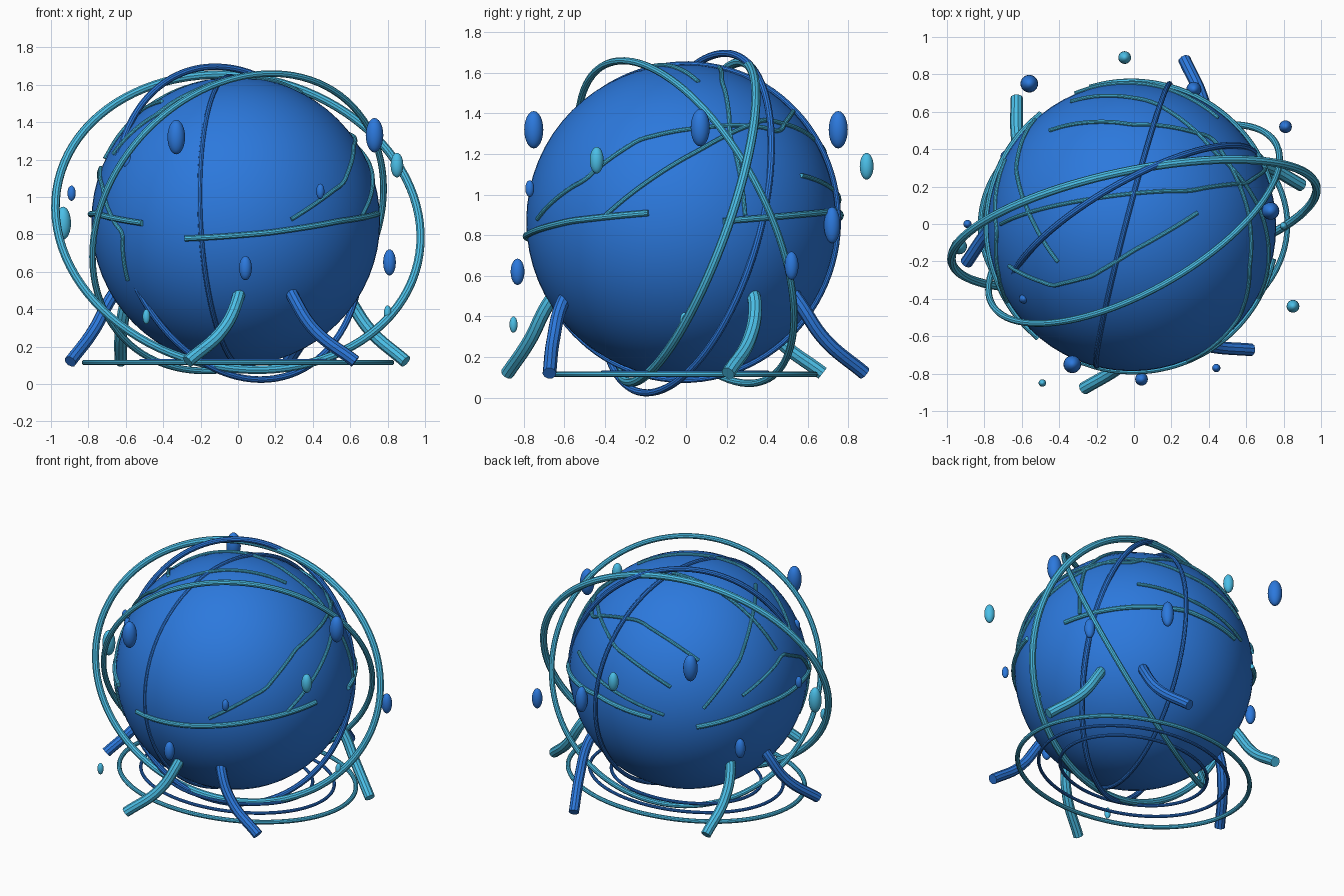
import bpy
from math import sin, cos, radians, pi
from mathutils import Vector

if "Cube" in bpy.data.objects:
    bpy.data.objects.remove(bpy.data.objects["Cube"])


def material(name, color):
    m = bpy.data.materials.new(name)
    m.diffuse_color = color
    m.use_nodes = True
    m.node_tree.nodes["Principled BSDF"].inputs["Base Color"].default_value = m.diffuse_color
    return m


DEEP = material("deep_blue", (0.025, 0.19, 0.72, 1))
PALE = material("pale_blue", (0.07, 0.52, 0.80, 1))
CENTER = Vector((0, 0, 0.865))
BODY = Vector((-0.012, -0.015, 0.87))


def tube(name, pts, radius, mat, closed=False, smooth=True):
    """Round tube through points, converted to a mesh."""
    cu = bpy.data.curves.new(name, 'CURVE')
    cu.dimensions = '3D'
    cu.bevel_depth = radius
    cu.bevel_resolution = 3
    cu.use_fill_caps = not closed
    cu.resolution_u = 8
    if smooth:
        sp = cu.splines.new('BEZIER')
        sp.bezier_points.add(len(pts) - 1)
        for bp, p in zip(sp.bezier_points, pts):
            bp.co = p
            bp.handle_left_type = bp.handle_right_type = 'AUTO'
    else:
        sp = cu.splines.new('POLY')
        sp.points.add(len(pts) - 1)
        for pt, p in zip(sp.points, pts):
            pt.co = (*p, 1)
    sp.use_cyclic_u = closed
    ob = bpy.data.objects.new(name, cu)
    bpy.context.collection.objects.link(ob)
    bpy.ops.object.select_all(action='DESELECT')
    ob.select_set(True)
    bpy.context.view_layer.objects.active = ob
    bpy.ops.object.convert(target='MESH')
    ob = bpy.context.object
    ob.data.materials.clear()
    ob.data.materials.append(mat)
    bpy.ops.object.shade_smooth_by_angle()
    return ob


def ring(name, c, a, b, radius, mat):
    """Elliptical ring spanned by two half axes."""
    c, a, b = Vector(c), Vector(a), Vector(b)
    pts = [c + a * cos(2 * pi * i / 96) + b * sin(2 * pi * i / 96) for i in range(96)]
    tube(name, pts, radius, mat, True, False)


def ball(name, loc, scale, mat, segs=24):
    bpy.ops.mesh.primitive_uv_sphere_add(segments=segs, ring_count=segs // 2, location=loc)
    ob = bpy.context.object
    ob.name = name
    ob.scale = scale
    ob.data.materials.append(mat)
    bpy.ops.object.shade_smooth()


def streak(name, pts, radius, mat):
    """Tube that hugs the surface of the body sphere."""
    ps = [(Vector(p) - BODY) for p in pts]
    fine = []
    for p, q in zip(ps, ps[1:]):
        fine += [BODY + p.lerp(q, t / 4).normalized() * 0.777 for t in range(4)]
    fine.append(BODY + ps[-1].normalized() * 0.777)
    tube(name, fine, radius, mat)


# main sphere
ball("body_sphere", BODY, (0.772,) * 3, DEEP, 64)

# orbit rings
ring("wide_orbit_ring", CENTER, (0.975, 0.17, -0.12), (0.05, 0.30, 0.78), 0.023, PALE)
n = Vector((-0.45, 0.79, 0.41)).normalized()
u = n.orthogonal().normalized()
ring("tilted_orbit_ring", CENTER, u * 0.872, n.cross(u) * 0.872, 0.018, PALE)
ring("upright_orbit_ring", (0, 0, 0.86), (-0.16, 0.17, 0.835), (0.64, 0.385, 0.05), 0.018, DEEP)
n = Vector((0.966, -0.25, 0.05)).normalized()
u = n.orthogonal().normalized()
ring("meridian_ring", (-0.005, -0.005, 0.865), u * 0.78, n.cross(u) * 0.78, 0.014, DEEP)

# flat rings near the floor
for i, (r, t, m) in enumerate([(0.82, 0.015, PALE), (0.67, 0.011, DEEP), (0.52, 0.011, DEEP)]):
    ring(f"floor_ring_{i+1}", (0, -0.005, 0.115 + 0.004 * i), (r, 0, 0), (0, r * 0.78, 0), t, m)

# six bent legs, leaning alternately
for i in range(6):
    base = 253 + 60 * i
    s = 1 if i % 2 == 0 else -1
    pts = []
    for r, da, z in [(0.62, 18, 0.54), (0.68, 17, 0.46), (0.77, 11, 0.29), (0.92, 0, 0.12)]:
        a = radians(base + s * da)
        pts.append((r * cos(a), r * sin(a), z))
    tube(f"leg_{i+1}", pts, 0.034, PALE if s > 0 else DEEP)

# floating droplets: x, y, z, width, height
deep_drops = [(-.33, -.75, 1.32, .047, .092), (.73, .07, 1.33, .047, .092),
              (-.56, .75, 1.32, .047, .092), (.81, .52, .65, .034, .07),
              (.04, -.83, .62, .034, .065), (-.68, .36, .63, .034, .068),
              (.32, .72, .85, .04, .09), (.44, -.77, 1.03, .022, .041),
              (-.89, 0, 1.02, .022, .041), (-.59, -.40, 1.19, .025, .045)]
pale_drops = [(.85, -.44, 1.17, .034, .066), (-.05, .89, 1.14, .034, .066),
              (-.935, -.12, .86, .042, .088), (-.49, -.85, .36, .02, .04),
              (.80, -.01, .38, .02, .04)]
for label, mat, drops in (("deep", DEEP, deep_drops), ("pale", PALE, pale_drops)):
    for i, (x, y, z, w, h) in enumerate(drops):
        ball(f"{label}_droplet_{i+1}", (x, y, z), (w, w, h), mat)

# belts around the middle: start angle, end angle, heights
for i, (a0, a1, zs) in enumerate([(249, 346, (.78, .81, .87, .91)),
                                  (14, 108, (.87, .90, .92, .87)),
                                  (130, 230, (.82, .90, .91, .86))]):
    pts = []
    for k, z in enumerate(zs):
        a = radians(a0 + (a1 - a0) * k / 3)
        pts.append((.77 * cos(a), .77 * sin(a), z))
    streak(f"belt_{i+1}", pts, 0.016, PALE)

# thin surface streaks
streaks = [
    [(.28, -.72, .88), (.57, -.50, 1.08), (.62, -.23, 1.27), (.61, .07, 1.33), (.42, .46, 1.32), (0, .53, 1.42), (-.45, .5, 1.25)],
    [(.64, -.38, .90), (.67, .07, 1.22), (.44, .40, 1.38), (.1, .66, 1.26), (-.34, .66, 1.09)],
    [(.46, .58, 1.1), (.14, .75, 1.02), (-.32, .71, .9)],
    [(.72, .3, .9), (.6, .22, 1.3), (.3, .18, 1.56), (-.24, .13, 1.59), (-.70, 0, 1.2)],
    [(.34, .06, 1.56), (0, -.14, 1.63), (-.22, -.27, 1.55), (-.42, -.32, 1.43), (-.65, -.22, 1.22)],
    [(-.53, .56, .95), (-.62, .29, 1.22), (-.56, .07, 1.40), (-.40, -.20, 1.50)],
    [(-.68, .34, 1.0), (-.72, -.05, 1.15), (-.70, -.25, 1.05), (-.60, -.48, .80), (-.58, -.42, .56)],
]
for i, pts in enumerate(streaks):
    streak(f"surface_streak_{i+1}", pts, 0.011, PALE)
